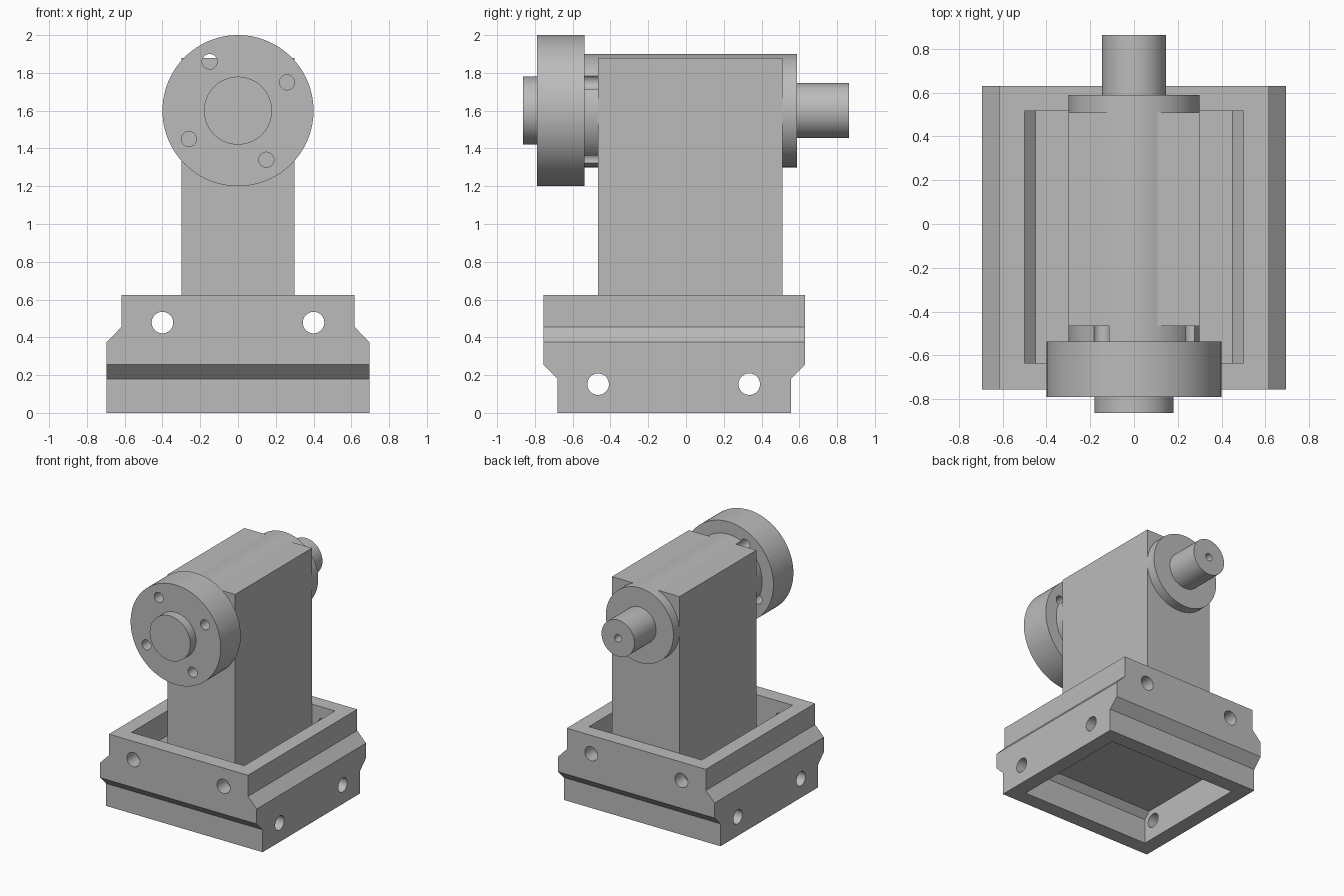
import bpy, bmesh
from math import cos, sin, radians, pi
from mathutils import Matrix, Vector

if "Cube" in bpy.data.objects:
    bpy.data.objects.remove(bpy.data.objects["Cube"], do_unlink=True)

grey = bpy.data.materials.new("plain grey")
grey.use_nodes = True
colour = (0.5, 0.5, 0.5, 1)
grey.diffuse_color = colour
grey.node_tree.nodes["Principled BSDF"].inputs["Base Color"].default_value = colour

AXIS_Z = 1.6      # height of the spindle axis
FLOOR, CEILING = 0.375, 0.25   # web between the two base pockets


def make_object(name, bm):
    bmesh.ops.recalc_face_normals(bm, faces=bm.faces)
    mesh = bpy.data.meshes.new(name)
    bm.to_mesh(mesh)
    bm.free()
    mesh.materials.append(grey)
    obj = bpy.data.objects.new(name, mesh)
    bpy.context.collection.objects.link(obj)
    return obj


def loft(name, levels):
    """Stack of rectangles: (z, half width, y min, y max)."""
    bm = bmesh.new()
    rings = [[bm.verts.new(p) for p in
              ((-w, y0, z), (w, y0, z), (w, y1, z), (-w, y1, z))]
             for z, w, y0, y1 in levels]
    bm.faces.new(rings[0])
    bm.faces.new(rings[-1])
    for a, b in zip(rings, rings[1:]):
        for i in range(4):
            j = (i + 1) % 4
            bm.faces.new((a[i], a[j], b[j], b[i]))
    return make_object(name, bm)


def rod(name, start, end, radius, sides=64):
    """Cylinder between two points."""
    start, end = Vector(start), Vector(end)
    way = end - start
    turn = way.to_track_quat('Z', 'Y').to_matrix().to_4x4()
    bm = bmesh.new()
    bmesh.ops.create_cone(bm, cap_ends=True, segments=sides,
                          radius1=radius, radius2=radius, depth=way.length,
                          matrix=Matrix.Translation((start + end) / 2) @ turn)
    return make_object(name, bm)


def spindle(name, y0, y1, radius, sides=96):
    return rod(name, (0, y0, AXIS_Z), (0, y1, AXIS_Z), radius, sides)


def cut(obj, cutters):
    """Subtract the cutters, bake the result and remove them."""
    for c in cutters:
        c.hide_render = True
        mod = obj.modifiers.new("cut", 'BOOLEAN')
        mod.operation, mod.solver, mod.object = 'DIFFERENCE', 'EXACT', c
    bpy.context.view_layer.update()
    graph = bpy.context.evaluated_depsgraph_get()
    mesh = bpy.data.meshes.new_from_object(obj.evaluated_get(graph))
    obj.modifiers.clear()
    obj.data = mesh
    for c in cutters:
        bpy.data.objects.remove(c, do_unlink=True)


# Base with a stepped outline, a pocket above and a pocket below
base = loft("base", [(0, .695, -.68, .555), (.18, .695, -.68, .555),
                     (.255, .695, -.755, .63), (FLOOR, .695, -.755, .63),
                     (.455, .617, -.755, .63), (.625, .617, -.755, .63)])
cutters = [
    loft("upper_pocket", [(FLOOR, .45, -.635, .515), (FLOOR + .05, .5, -.635, .515),
                          (.7, .5, -.635, .515)]),
    loft("lower_pocket", [(-.1, .575, -.56, .435), (CEILING - .05, .575, -.56, .435),
                          (CEILING, .575, -.51, .385)]),
]
for x in (-.4, .4):
    cutters.append(rod("cross_hole", (x, -1, .478), (x, 1, .478), .057, 40))
for y in (-.465, .335):
    cutters.append(rod("side_hole", (-1, y, .152), (1, y, .152), .057, 40))
cut(base, cutters)

# Upright block
pillar = loft("pillar", [(FLOOR - .02, .3, -.465, .51), (1.88, .3, -.465, .51)])

# Spindle parts along the y axis
housing = spindle("bearing_housing", -.54, .588, .3)
flange = spindle("front_flange", -.79, -.537, .4)
boss = spindle("front_boss", -.862, -.785, .18)
shaft = spindle("rear_shaft", .58, .862, .146)


def bolt_holes():
    holes = []
    for k in range(4):
        a = radians(30) + k * pi / 2
        x, z = .3 * cos(a), AXIS_Z + .3 * sin(a)
        holes.append(rod("bolt_hole", (x, -1, z), (x, -.465, z), .04, 32))
    return holes


cut(flange, bolt_holes())
cut(housing, bolt_holes())
cut(shaft, [spindle("centre_hole", .7, 1, .03, 32)])

# Smooth round walls, sharp edges
bpy.ops.object.select_all(action='DESELECT')
for obj in (base, housing, flange, boss, shaft):
    obj.select_set(True)
bpy.context.view_layer.objects.active = base
bpy.ops.object.shade_smooth_by_angle(angle=radians(30))
